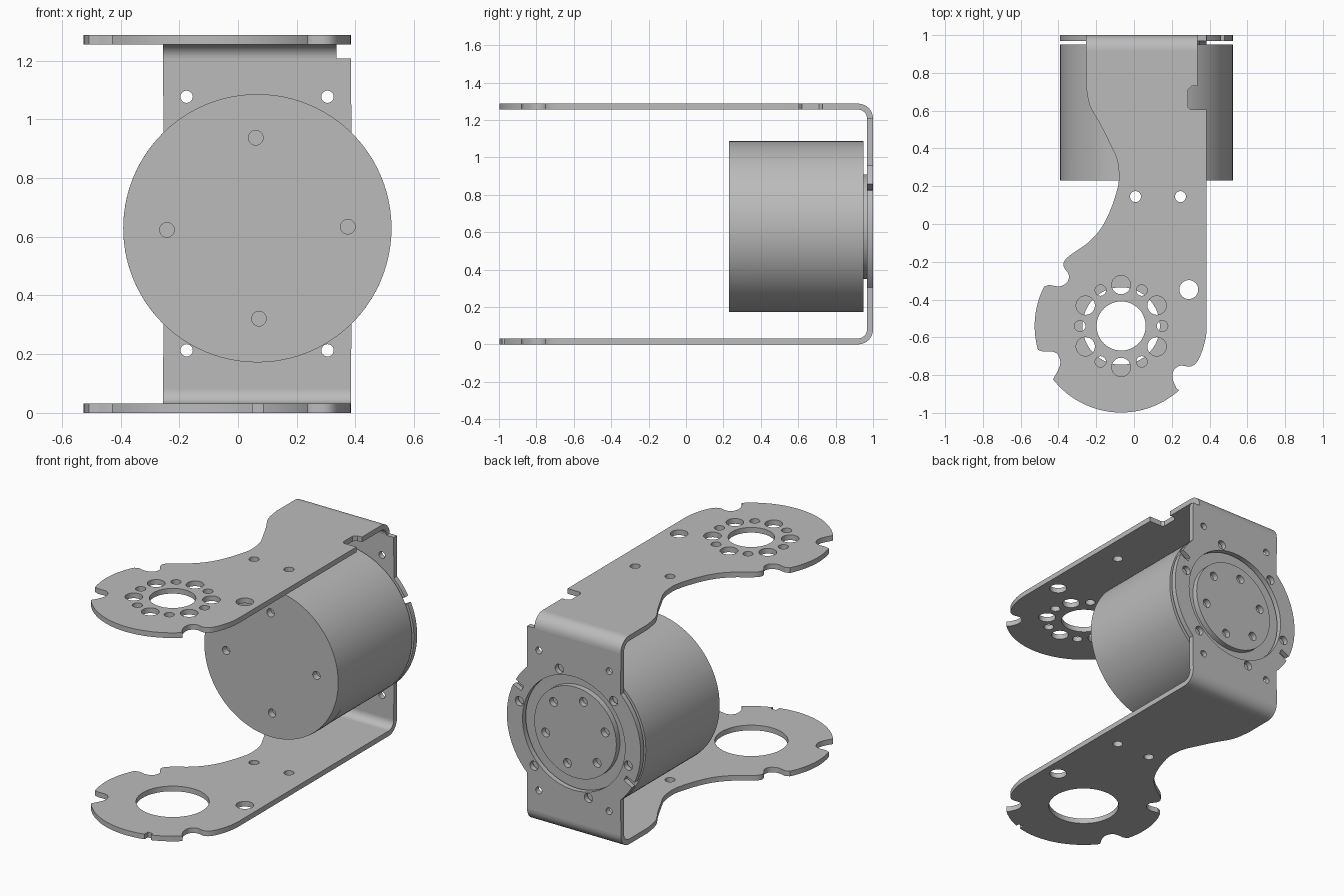
import bpy
import bmesh
from math import sin, cos, pi, radians
from mathutils import Matrix

cube = bpy.data.objects.get("Cube")
if cube:
    bpy.data.objects.remove(cube, do_unlink=True)

metal = bpy.data.materials.new("grey_metal")
metal.use_nodes = True
GREY = (0.5, 0.5, 0.5, 1)
metal.diffuse_color = GREY
metal.node_tree.nodes["Principled BSDF"].inputs["Base Color"].default_value = GREY

THICK = 0.032           # sheet thickness
TOP = 1.287             # overall height
BEND = 0.08             # outer bend radius
LEFT, RIGHT = -0.255, 0.385
MOTOR_X, MOTOR_Z, MOTOR_R = 0.066, 0.629, 0.457
HUB = (-0.068, -0.54)   # centre of the horn discs
HUB_R = 0.458


def arc(centre, r, a0, a1, n=24):
    angles = [radians(a0 + (a1 - a0) * i / n) for i in range(n + 1)]
    return [(centre[0] + r * cos(a), centre[1] + r * sin(a)) for a in angles]


def circle(centre, r, n=32):
    return arc(centre, r, 0, 360, n)[:-1]


def hole_ring(centre, ring_r, r, count, start):
    spots = arc(centre, ring_r, start, start + 360, count)[:-1]
    return [circle(p, r, 24) for p in spots]


def smooth(points, steps=5):
    """Rounded path through the given points."""
    path = [points[0]] + points + [points[-1]]
    out = []
    for a, b, c, d in zip(path, path[1:], path[2:], path[3:]):
        for k in range(steps):
            t = k / steps
            out.append(tuple(
                0.5 * (2 * q + (s - p) * t + (2 * p - 5 * q + 4 * s - u) * t * t
                       + (3 * q - p - 3 * s + u) * t ** 3)
                for p, q, s, u in zip(a, b, c, d)))
    return out + [points[-1]]


def finish(name, bm, fix_normals=True):
    if fix_normals:
        bmesh.ops.recalc_face_normals(bm, faces=bm.faces)
    mesh = bpy.data.meshes.new(name)
    bm.to_mesh(mesh)
    bm.free()
    mesh.materials.clear()
    mesh.materials.append(metal)
    mesh.shade_smooth()
    mesh.set_sharp_from_angle(angle=radians(30))
    obj = bpy.data.objects.new(name, mesh)
    bpy.context.collection.objects.link(obj)
    return obj


def plate(name, loops, start, depth, upright=False):
    """Flat outline with holes, extruded up z, or along y when upright."""
    curve = bpy.data.curves.new(name + "_outline", "CURVE")
    curve.dimensions = "2D"
    curve.fill_mode = "BOTH"
    curve.extrude = depth / 2
    for loop in loops:
        spline = curve.splines.new("POLY")
        spline.points.add(len(loop) - 1)
        for point, (x, y) in zip(spline.points, loop):
            point.co = (x, y, 0, 1)
        spline.use_cyclic_u = True
    helper = bpy.data.objects.new(name + "_outline", curve)
    bpy.context.collection.objects.link(helper)
    bpy.context.view_layer.update()
    graph = bpy.context.evaluated_depsgraph_get()
    mesh = bpy.data.meshes.new_from_object(helper.evaluated_get(graph))
    bm = bmesh.new()
    bm.from_mesh(mesh)
    bpy.data.objects.remove(helper, do_unlink=True)
    bpy.data.curves.remove(curve)
    bpy.data.meshes.remove(mesh)
    bmesh.ops.remove_doubles(bm, verts=bm.verts, dist=0.0001)
    middle = start + depth / 2
    if upright:
        place = Matrix.Translation((0, middle, 0)) @ Matrix.Rotation(pi / 2, 4, "X")
    else:
        place = Matrix.Translation((0, 0, middle))
    bm.transform(place)
    return finish(name, bm)


# Arm outlines: waisted side, notched horn disc, straight side
waist = smooth([(LEFT, 0.74), (-0.235, 0.63), (-0.18, 0.53), (-0.13, 0.43),
                (-0.09, 0.34), (-0.08, 0.235), (-0.1, 0.145), (-0.135, 0.05),
                (-0.18, -0.03), (-0.245, -0.1), (-0.34, -0.167), (-0.37, -0.2),
                (-0.37, -0.23), (-0.345, -0.27), (-0.355, -0.31),
                (-0.395, -0.33), (-0.45, -0.322)])
side_notch = smooth([(-0.48, -0.676), (-0.435, -0.675), (-0.405, -0.69),
                     (-0.39, -0.73), (-0.4, -0.77), (-0.422, -0.81)])
front_notch = smooth([(0.225, -0.87), (0.205, -0.82), (0.21, -0.775),
                      (0.245, -0.75), (0.295, -0.755), (0.33, -0.735),
                      (0.36, -0.675), (0.38, -0.6), (RIGHT, -0.54)])
left_arc = arc(HUB, HUB_R, 153, 196)
front_arc = arc(HUB, HUB_R, 218, 312, 36)
slit = [(0.05, -0.983), (0.05, -0.95), (0.085, -0.95), (0.085, -0.972)]
slit_arc = ([p for p in front_arc if p[0] < 0.05] + slit
            + [p for p in front_arc if p[0] > 0.085])
bend_y = 1 - BEND
relief = [(RIGHT, 0.605), (0.3, 0.605), (0.285, 0.62), (0.285, 0.71),
          (0.305, 0.73), (0.335, 0.73), (0.335, bend_y)]


def arm(front, back):
    return [(LEFT, bend_y)] + waist + left_arc + side_notch + front + front_notch + back


arm_holes = [circle((0.008, 0.145), 0.029), circle((0.246, 0.145), 0.029),
             circle((0.29, -0.347), 0.05)]
horn_holes = (hole_ring(HUB, 0.218, 0.05, 6, 30) + hole_ring(HUB, 0.218, 0.029, 6, 0)
              + [circle(HUB, 0.13, 48)])
plate("top_arm", [arm(front_arc, relief)] + arm_holes + horn_holes, TOP - THICK, THICK)
plate("bottom_arm", [arm(slit_arc, [(RIGHT, bend_y)])] + arm_holes
      + [circle(HUB, 0.205, 64)], 0, THICK)


# Rounded sheet bends joining arms and back
def bend(name, z, a0, a1, right):
    centre = (bend_y, z)
    section = arc(centre, BEND, a0, a1, 10) + arc(centre, BEND - THICK, a1, a0, 10)
    bm = bmesh.new()
    face = bm.faces.new([bm.verts.new((LEFT, y, h)) for y, h in section])
    swept = bmesh.ops.extrude_face_region(bm, geom=[face])["geom"]
    for v in swept:
        if isinstance(v, bmesh.types.BMVert):
            v.co.x = right
    finish(name, bm)


bend("top_bend", TOP - BEND, 0, 90, 0.335)
bend("bottom_bend", BEND, -90, 0, RIGHT)


# Back plate with round ears, each ear slotted once
motor = (MOTOR_X, MOTOR_Z)


def ear(turn):
    return (arc(motor, MOTOR_R, turn - 45.5, turn + 25)
            + arc(motor, 0.395, turn + 25, turn + 30, 3)
            + arc(motor, MOTOR_R, turn + 30, turn + 45.5, 6))


back = ([(LEFT, BEND), (RIGHT, BEND)] + ear(0)
        + [(RIGHT, TOP - BEND), (LEFT, TOP - BEND)] + ear(180))
corner_holes = [circle((x, z), 0.021, 20) for x in (-0.175, 0.305) for z in (0.213, 1.077)]
plate("back_plate", [back, circle(motor, 0.35, 72)] + corner_holes
      + hole_ring(motor, 0.385, 0.028, 6, 15), 1 - THICK, THICK, True)

# Motor: drilled front cap, solid body, drilled output hub
rim = circle(motor, MOTOR_R, 96)
plate("motor_cap", [rim] + hole_ring(motor, 0.308, 0.025, 4, 1), 0.23, 0.04, True)
plate("motor_body", [rim], 0.27, 0.68, True)
plate("motor_hub", [circle(motor, 0.28, 72)] + hole_ring(motor, 0.21, 0.027, 6, 45),
      0.95, 0.035, True)

# Thin cover patches on the motor side, facing inward
for name, middle in (("upper_port", 136.5), ("lower_port", 316.5)):
    bm = bmesh.new()
    rows = [[bm.verts.new((x, y, z)) for y in (0.245, 0.338)]
            for x, z in arc(motor, MOTOR_R + 0.002, middle - 14.5, middle + 14.5, 8)]
    for (a, b), (c, d) in zip(rows, rows[1:]):
        bm.faces.new((a, c, d, b))
    bm.normal_update()
    for f in bm.faces:
        out = f.calc_center_median()
        if f.normal.x * (out.x - MOTOR_X) + f.normal.z * (out.z - MOTOR_Z) > 0:
            f.normal_flip()
    finish(name, bm, False)
